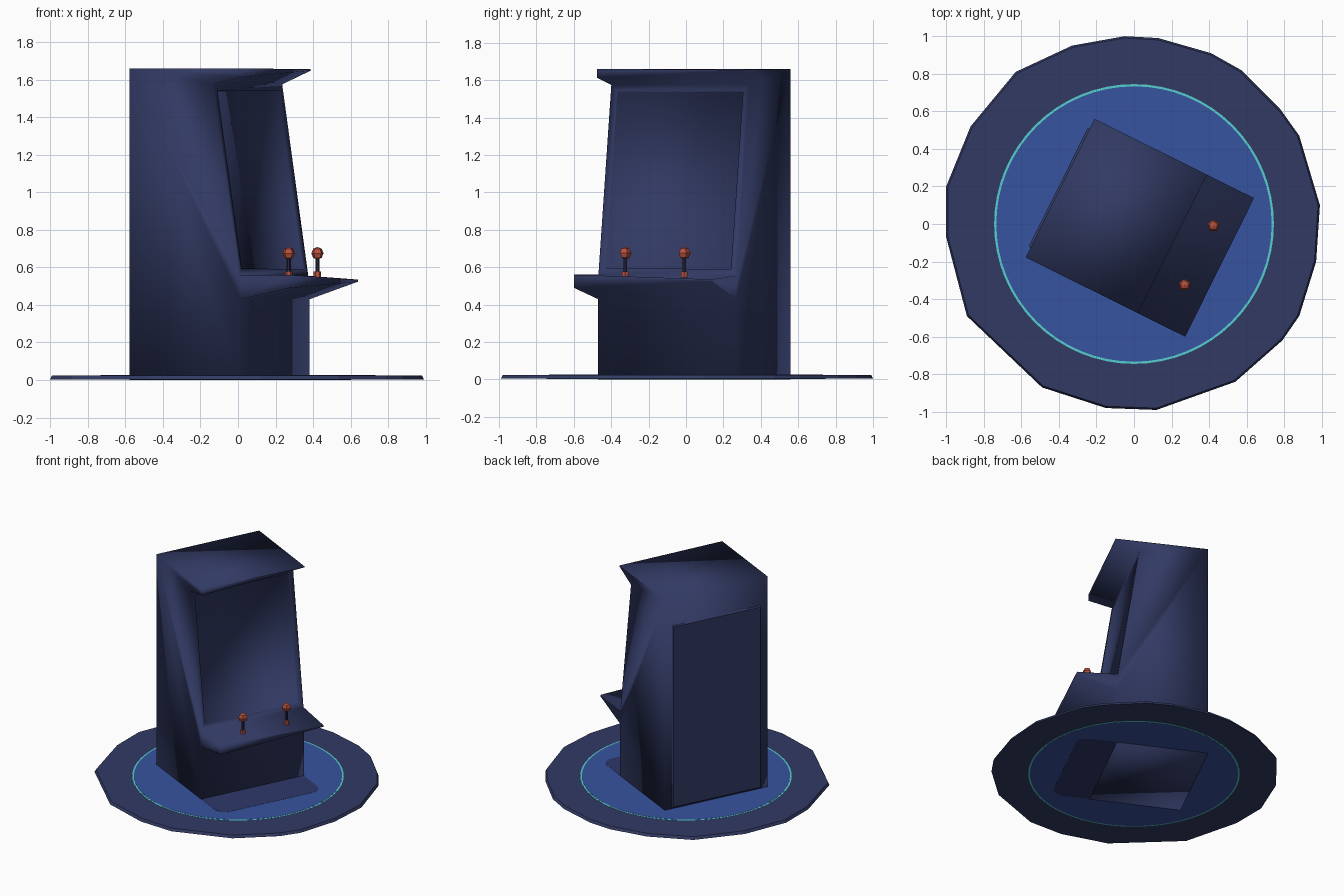
import bpy, bmesh, math
from mathutils import Vector

if "Cube" in bpy.data.objects:
    bpy.data.objects.remove(bpy.data.objects["Cube"])

def material(name, rgb):
    m = bpy.data.materials.new(name)
    lin = [((c / 255 + 0.055) / 1.055) ** 2.4 for c in rgb]
    m.diffuse_color = (*lin, 1)
    m.use_nodes = True
    m.node_tree.nodes["Principled BSDF"].inputs["Base Color"].default_value = m.diffuse_color
    return m

NAVY = material("navy", (50, 58, 100))
BLUE = material("floor blue", (55, 83, 160))
SHADE = material("dark blue", (47, 56, 106))
TEAL = material("teal", (85, 205, 205))
RED = material("knob red", (185, 82, 62))
DARK = material("stick dark", (38, 42, 66))

# cabinet axes: u points out of the screen, w runs along its width
F = Vector((0.895, -0.445, 0)).normalized()
W = Vector((-F.y, F.x, 0))
HALF, MID = 0.412, -0.004

def P(u, w, z):
    return F * u + W * (w + MID) + Vector((0, 0, z))

def add(name, bm, mat, smooth=False):
    bmesh.ops.recalc_face_normals(bm, faces=bm.faces)
    me = bpy.data.meshes.new(name)
    bm.to_mesh(me)
    bm.free()
    ob = bpy.data.objects.new(name, me)
    bpy.context.collection.objects.link(ob)
    me.materials.append(mat)
    for p in me.polygons:
        p.use_smooth = smooth
    return ob

def loft(a, b):
    """Closed solid between two point loops of equal length."""
    bm = bmesh.new()
    va, vb = [bm.verts.new(p) for p in a], [bm.verts.new(p) for p in b]
    bm.faces.new(va)
    bm.faces.new(vb[::-1])
    n = len(va)
    sides = [bm.faces.new((va[i], vb[i], vb[(i + 1) % n], va[(i + 1) % n])) for i in range(n)]
    return bm, sides

def plate(name, pts, z0, z1, mat, smooth=False):
    bm, _ = loft([(x, y, z0) for x, y in pts], [(x, y, z1) for x, y in pts])
    return add(name, bm, mat, smooth)

def circle(r, n, cx=0, cy=0):
    return [(cx + r * math.cos(2 * math.pi * i / n), cy + r * math.sin(2 * math.pi * i / n)) for i in range(n)]

# round base with an uneven low-poly rim
rim = [(-.05, 1), (.13, .99), (.41, .91), (.57, .82), (.78, .61), (.88, .47), (.99, .1),
       (.97, -.2), (.88, -.49), (.79, -.62), (.54, -.84), (.12, -.99), (-.15, -.98),
       (-.49, -.87), (-.89, -.49), (-1, -.07), (-1, .2), (-.87, .52), (-.63, .81), (-.33, .95)]
bm, _ = loft([(x, y, 0.004) for x, y in rim], [(x * .99, y * .99, 0.024) for x, y in rim])
add("base_disc", bm, NAVY)

# painted floor: teal ring, blue centre, dark patch under the shelf
plate("floor_ring", circle(0.745, 64), 0.003, 0.025, TEAL)
plate("floor_centre", circle(0.733, 64), 0.002, 0.026, BLUE)
patch = []
for cu, cw, start in ((0.42, 0.33, 0), (0.1, 0.33, 90), (0.1, -0.33, 180), (0.42, -0.33, 270)):
    for k in range(5):
        t = math.radians(start + k * 22.5)
        p = P(cu + 0.08 * math.cos(t), cw + 0.08 * math.sin(t), 0)
        patch.append((p.x, p.y))
plate("floor_patch", patch, 0.001, 0.027, SHADE)

# cabinet: side profiles (u, z); the far side has thinner roof and shelf lips
near = [(-.437, 0), (-.437, 1.66), (.231, 1.66), (.231, 1.613), (.06, 1.575),
        (.215, .56), (.511, .56), (.511, .49), (.222, .43), (.222, 0)]
far = [(-.437, 0), (-.437, 1.66), (.231, 1.655), (.231, 1.648), (.06, 1.575),
       (.215, .555), (.511, .535), (.511, .524), (.222, .43), (.222, 0)]
bm, sides = loft([P(u, -HALF, z) for u, z in near], [P(u, HALF, z) for u, z in far])
bmesh.ops.recalc_face_normals(bm, faces=bm.faces)
# sunken screen
bmesh.ops.inset_individual(bm, faces=[sides[4]], thickness=0.05, depth=0)
bmesh.ops.inset_individual(bm, faces=[sides[4]], thickness=0.002, depth=-0.01)
add("cabinet", bm, NAVY, True)

# thin back panel
bm, _ = loft([P(-.43, w, z) for w, z in ((-.36, .03), (.36, .03), (.36, 1.45), (-.36, 1.45))],
             [P(-.448, w, z) for w, z in ((-.35, .04), (.35, .04), (.35, 1.44), (-.35, 1.44))])
add("back_panel", bm, NAVY)

# two joysticks
for side, (x, y) in (("left", (.27, -.325)), ("right", (.423, -.01))):
    plate(side + "_stick_collar", circle(.02, 6, x, y), .54, .577, RED)
    plate(side + "_stick", circle(.011, 6, x, y), .57, .66, DARK)
    bm = bmesh.new()
    bmesh.ops.create_uvsphere(bm, u_segments=5, v_segments=4, radius=.034)
    bmesh.ops.translate(bm, verts=bm.verts, vec=(x, y, .675))
    add(side + "_knob", bm, RED)
